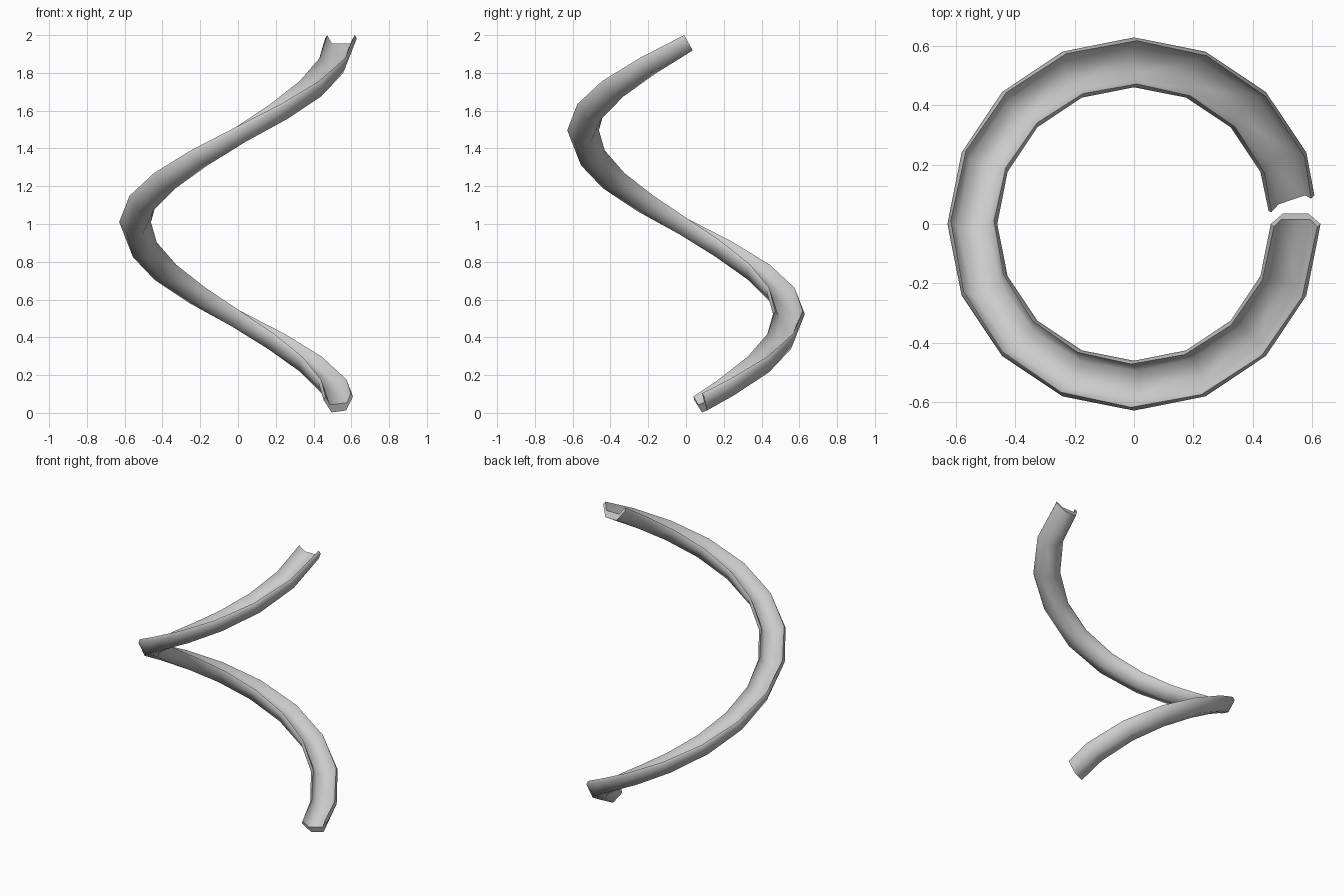
import bpy, bmesh, math
from mathutils import Vector

if "Cube" in bpy.data.objects:
    bpy.data.objects.remove(bpy.data.objects["Cube"])

R, STEP, RISE, Z0 = 0.545, math.radians(22.5), 0.1216, 0.037
SLOPE = math.radians(29.5)

# Channel cross-section (sideways, up): outer half hexagon, sharp rims, flat floor
profile = [(-0.073, 0.02), (-0.084, 0), (-0.042, -0.073), (0.042, -0.073),
           (0.084, 0), (0.073, 0.02), (0.049, -0.03), (-0.049, -0.03)]


def frame(k):
    """Centre, sideways and up directions of helix station k."""
    a = k * STEP
    out = Vector((math.cos(a), math.sin(a), 0))
    along = Vector((-math.sin(a), math.cos(a), 0))
    up = Vector((0, 0, math.cos(SLOPE))) - along * math.sin(SLOPE)
    return out * R + Vector((0, 0, Z0 + k * RISE)), out, up


# Trimmed, slightly skewed lower end followed by sixteen regular stations
lower_end = (Vector((0.531, 0.07, 0.077)), Vector((0.92, 0.31, 0.12)),
             Vector((-0.04, -0.38, 0.95)))
stations = [lower_end] + [frame(k) for k in range(1, 17)]

bm = bmesh.new()
rings = [[bm.verts.new(c + out * u + up * v) for u, v in profile]
         for c, out, up in stations]
n = len(profile)
for r0, r1 in zip(rings, rings[1:]):
    for i in range(n):
        j = (i + 1) % n
        bm.faces.new((r0[i], r0[j], r1[j], r1[i]))

# End caps as quads between the outer and inner profile
for ring in (rings[0], rings[-1]):
    for ids in ((0, 1, 2, 7), (2, 3, 6, 7), (3, 4, 5, 6)):
        bm.faces.new([ring[i] for i in ids])
bmesh.ops.recalc_face_normals(bm, faces=bm.faces)

mesh = bpy.data.meshes.new("spiral_chute")
bm.to_mesh(mesh)
bm.free()
chute = bpy.data.objects.new("spiral_chute", mesh)
bpy.context.collection.objects.link(chute)
bpy.context.view_layer.objects.active = chute
chute.select_set(True)
bpy.ops.object.shade_smooth_by_angle(angle=math.radians(75))
